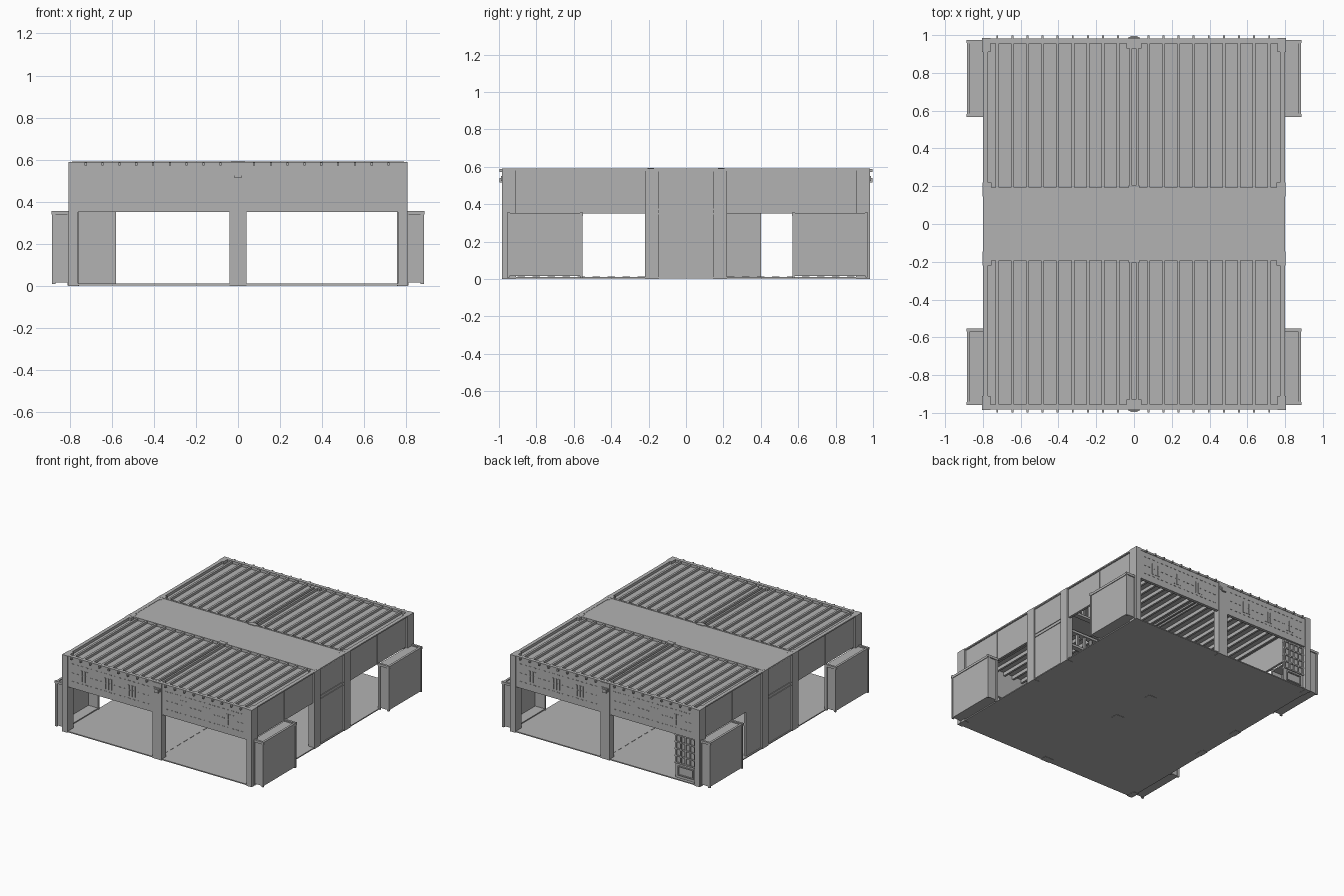
import bpy, bmesh

cube = bpy.data.objects.get("Cube")
if cube:
    bpy.data.objects.remove(cube, do_unlink=True)

grey = bpy.data.materials.new("concrete grey")
grey.use_nodes = True
colour = (0.45, 0.45, 0.45, 1)
grey.diffuse_color = colour
grey.node_tree.nodes["Principled BSDF"].inputs["Base Color"].default_value = colour


def build(name, boxes):
    """One object from boxes given as (x0, x1, y0, y1, z0, z1)."""
    bm = bmesh.new()
    for x0, x1, y0, y1, z0, z1 in boxes:
        verts = bmesh.ops.create_cube(bm, size=1)["verts"]
        for v in verts:
            v.co.x = x1 if v.co.x > 0 else x0
            v.co.y = y1 if v.co.y > 0 else y0
            v.co.z = z1 if v.co.z > 0 else z0
    bmesh.ops.recalc_face_normals(bm, faces=bm.faces)
    mesh = bpy.data.meshes.new(name)
    bm.to_mesh(mesh)
    bm.free()
    mesh.materials.append(grey)
    obj = bpy.data.objects.new(name, mesh)
    bpy.context.collection.objects.link(obj)
    return obj


def span(a, b, sign):
    """Order an interval after mirroring it by sign."""
    return tuple(sorted((a * sign, b * sign)))


SIDES = (-1, 1)
TOP, HEAD, FLOOR = 0.59, 0.35, 0.01

# Floor slab with a thin painted centre joint
build("floor", [(-0.8, 0.8, -0.98, 0.98, 0.002, FLOOR)])
build("floor_joint", [(-0.004, 0.004, y - 0.02, y + 0.02, FLOOR, 0.013)
                      for y in [i * 0.08 for i in range(-11, 12)]])

# Corner, mid-side, centre and interior columns
columns = []
for sx in SIDES:
    for sy in SIDES:
        columns.append((*span(0.76, 0.805, sx), *span(0.91, 0.985, sy), 0, TOP))
        columns.append((*span(0.755, 0.803, sx), *span(0.145, 0.22, sy), 0, TOP))
for sy in SIDES:
    columns.append((-0.04, 0.04, *span(0.93, 0.983, sy), 0, TOP - 0.005))
    columns.append((-0.035, 0.035, *span(0.15, 0.21, sy), 0, 0.57))
build("columns", columns)

# Upper walls over the openings
build("end_walls", [(-0.77, 0.77, *span(0.955, 0.978, s), HEAD, TOP) for s in SIDES])
build("side_walls", [(*span(0.772, 0.79, s), -0.92, 0.92, HEAD, TOP) for s in SIDES])
build("middle_walls", [(*span(0.77, 0.792, s), -0.15, 0.15, FLOOR, TOP) for s in SIDES])
build("short_wall", [(-0.79, -0.772, 0.21, 0.40, FLOOR, HEAD)])

# Horizontal seams and vertical panel joints on the side walls
seams = []
for s in SIDES:
    for z in (0.345, 0.37, 0.575):
        seams.append((*span(0.79, 0.797, s), -0.145, 0.145, z, z + 0.008))
    for y in (-0.565, 0.565):
        seams.append((*span(0.788, 0.794, s), y - 0.004, y + 0.004, HEAD, TOP))
    for sy in SIDES:
        seams.append((*span(0.788, 0.796, s), *span(0.22, 0.91, sy), 0.577, TOP))
build("wall_seams", seams)

# Rivet rows and slotted vents on the front and back walls
rivets, vents = [], []
for sy in SIDES:
    face = span(0.977, 0.981, sy)
    for z in (0.40, 0.465, 0.535):
        for i in range(-18, 19):
            if abs(i) > 1:
                x = i * 0.04
                rivets.append((x - 0.009, x + 0.009, *face, z, z + 0.004))
    for x in (-0.62, -0.42, -0.22, 0.22, 0.42, 0.62):
        for dx in (-0.025, 0, 0.025):
            vents.append((x + dx - 0.007, x + dx + 0.007, *face, 0.42, 0.455 + 0.05))
build("wall_rivets", rivets)
build("wall_vents", vents)

# Small lamp housing above each centre column
lamps = []
for s in SIDES:
    lamps.append((-0.028, 0.028, *span(0.98, 0.99, s), 0.525, 0.55))
    lamps.append((-0.018, 0.018, *span(0.98, 0.996, s), 0.515, 0.54))
build("lamps", lamps)

# Roof decks, the raised middle strip and the rim
build("roof_decks", [(-0.79, 0.79, *span(0.18, 0.965, s), 0.562, 0.57) for s in SIDES])
build("roof_middle", [(-0.785, 0.785, -0.18, 0.185, 0.565, 0.588)])
rim = []
for s in SIDES:
    rim.append((-0.8, 0.8, *span(0.96, 0.981, s), 0.575, TOP))
    rim.append((-0.79, 0.79, *span(0.178, 0.192, s), 0.56, TOP + 0.001))
    rim.append((*span(0.782, 0.8, s), -0.978, 0.978, 0.58, TOP))
build("roof_rim", rim)
build("roof_ridges", [(-0.012 + dx, 0.002 + dx, *span(0.19, 0.975, s), 0.55, 0.588)
                      for s in SIDES for dx in (-0.012, 0.022)])
build("roof_hatches", [(-0.03, 0.03, *span(0.17, 0.205, s), 0.58, 0.593) for s in SIDES])

# Roof ribs show above and below the deck and poke out past the end walls
ribs = []
for sy in SIDES:
    for sx in SIDES:
        for i in range(1, 10):
            x = sx * i * 0.08 - 0.004
            ribs.append((x - 0.008, x + 0.008, *span(0.19, 0.975, sy), 0.535, 0.588))
            ribs.append((x - 0.005, x + 0.005, *span(0.97, 0.998, sy), 0.573, 0.587))
build("roof_ribs", ribs)

# Lattice cross beams beside the middle strip
beams = []
for s in SIDES:
    for z in (0.42, 0.535):
        beams.append((-0.77, 0.77, *span(0.16, 0.2, s), z, z + 0.018))
    for i in range(-12, 13):
        x = i * 0.062
        beams.append((x - 0.008, x + 0.008, *span(0.17, 0.19, s), 0.43, 0.545))
build("cross_beams", beams)

# Side bays: thin shells open towards the interior, with lids, end posts and feet
for sx in SIDES:
    for label, y0, y1 in (("front", -0.95, -0.56), ("back", 0.575, 0.965)):
        side = "left" if sx > 0 else "right"
        parts = [
            (*span(0.872, 0.88, sx), y0, y1, 0.02, HEAD),
            (*span(0.79, 0.88, sx), y0, y0 + 0.01, 0.02, HEAD),
            (*span(0.79, 0.88, sx), y1 - 0.01, y1, 0.02, HEAD),
            (*span(0.79, 0.88, sx), y0, y1, 0.015, 0.023),
            (*span(0.79, 0.88, sx), y0, y1, 0.335, 0.345),
            (*span(0.868, 0.885, sx), y0 - 0.004, y1 + 0.004, 0.335, 0.353),
        ]
        for y in (y0, y1):
            parts.append((*span(0.79, 0.888, sx), y - 0.008, y + 0.008, 0.338, 0.356))
            parts.append((*span(0.868, 0.884, sx), y - 0.006, y + 0.006, 0.008, HEAD))
            parts.append((*span(0.79, 0.81, sx), y - 0.006, y + 0.006, 0.002, HEAD))
        build(f"{label}_{side}_bay", parts)

# Back window panel with a gridded upper part and a framed lower plate
build("window_panel", [(-0.765, -0.58, 0.945, 0.958, FLOOR, HEAD)])
bars = []
for face in ((0.938, 0.946), (0.957, 0.966)):
    for i in range(5):
        x = -0.75 + i * 0.04
        bars.append((x - 0.005, x + 0.005, *face, 0.125, HEAD))
    for i in range(5):
        z = 0.125 + i * 0.054
        bars.append((-0.765, -0.58, *face, z - 0.005, z + 0.005))
    for z in (0.03, 0.097):
        bars.append((-0.735, -0.605, *face, z, z + 0.008))
    for x in (-0.735, -0.613):
        bars.append((x, x + 0.008, *face, 0.03, 0.105))
build("window_bars", bars)
